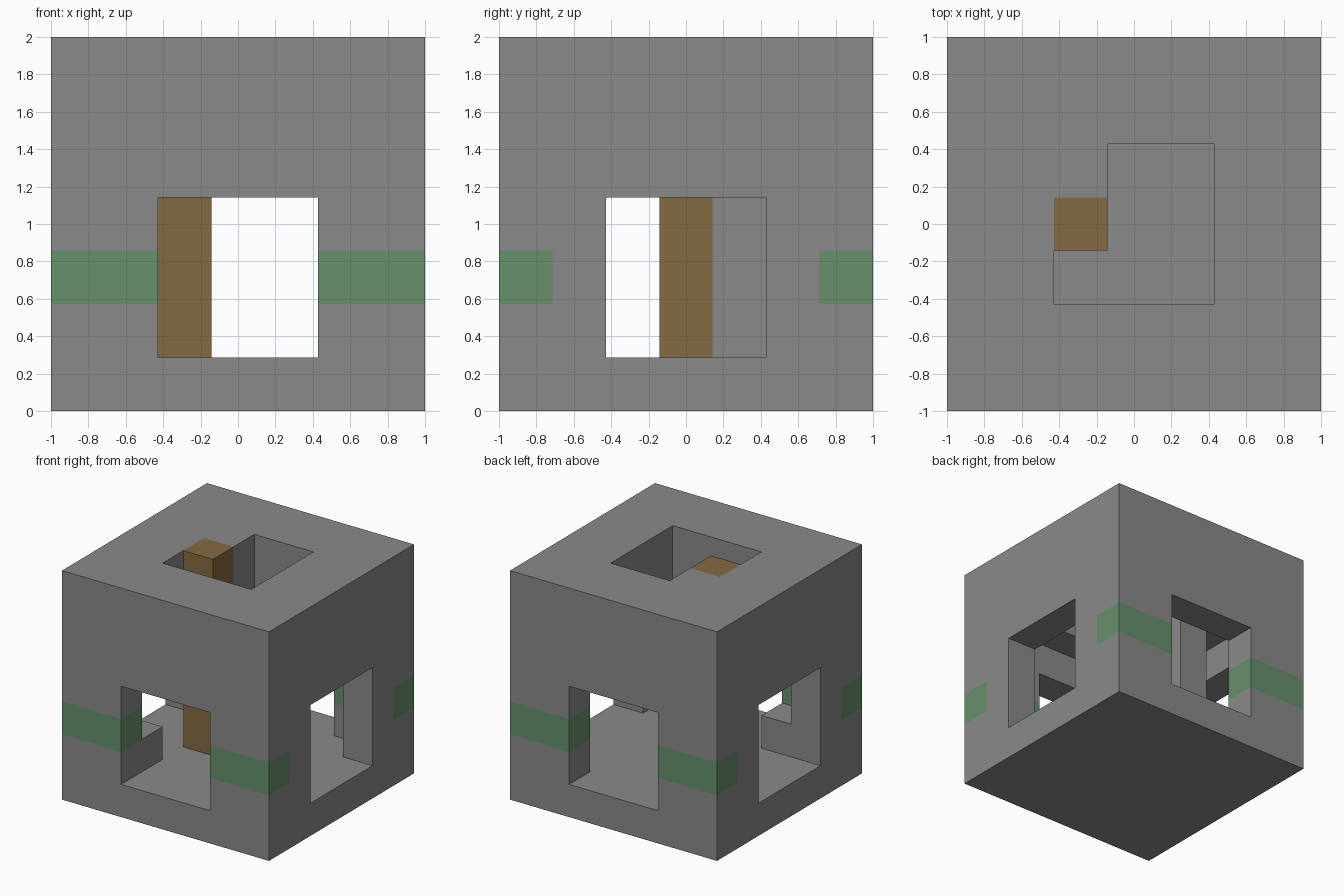
import bpy
import bmesh
from itertools import product
from mathutils import Vector

old = bpy.data.objects.get("Cube")
if old:
    bpy.data.objects.remove(old, do_unlink=True)

N = 7            # blocks along each side
U = 2.0 / N      # block size
ORIGIN = Vector((-1, -1, 0))


def material(name, colour):
    mat = bpy.data.materials.new(name)
    mat.use_nodes = True
    mat.diffuse_color = (*colour, 1)
    bsdf = next(n for n in mat.node_tree.nodes if n.type == 'BSDF_PRINCIPLED')
    bsdf.inputs["Base Color"].default_value = (*colour, 1)
    bsdf.inputs["Roughness"].default_value = 0.9
    return mat


def block(x, y, z):
    """All grid cells inside inclusive index ranges."""
    spans = [range(a, b + 1) for a, b in (x, y, z)]
    return set(product(*spans))


def build(name, cells, everything, mat):
    """Skin a set of cells, leaving out faces buried against other cells."""
    bm = bmesh.new()
    for cell in sorted(cells):
        for axis, side in product(range(3), (0, 1)):
            neighbour = list(cell)
            neighbour[axis] += 2 * side - 1
            if tuple(neighbour) in everything:
                continue
            u, v = (axis + 1) % 3, (axis + 2) % 3
            loop = [(0, 0), (1, 0), (1, 1), (0, 1)]
            if not side:
                loop.reverse()
            corners = []
            for a, b in loop:
                p = Vector(cell)
                p[axis] += side
                p[u] += a
                p[v] += b
                corners.append(bm.verts.new(ORIGIN + p * U))
            bm.faces.new(corners)
    bmesh.ops.remove_doubles(bm, verts=bm.verts, dist=U / 100)
    mesh = bpy.data.meshes.new(name)
    bm.to_mesh(mesh)
    bm.free()
    mesh.materials.append(mat)
    obj = bpy.data.objects.new(name, mesh)
    bpy.context.collection.objects.link(obj)
    return obj


grey = material("stone grey", (0.255, 0.255, 0.255))
green = material("moss green", (0.135, 0.28, 0.15))
brown = material("wood brown", (0.23, 0.145, 0.054))

FULL, ROOM, DOOR = (0, N - 1), (1, N - 2), (2, 4)

# Hollow house: inner room, crossing doorways and roof opening carved out
house = block(FULL, FULL, FULL)
house -= block(ROOM, ROOM, (1, 4))
house -= block(DOOR, FULL, (1, 3)) | block(FULL, DOOR, (1, 3))
house -= block(DOOR, DOOR, (5, 6))

# Green band through the front and back walls
band = house & (block(FULL, (0, 0), (2, 2)) | block(FULL, (6, 6), (2, 2)))

# Two pillars rising to the roof, and a low block in the room corner
parts = {
    "house_shell": (house - band, grey),
    "wall_band": (band, green),
    "wood_pillar": (block((2, 2), (3, 3), (1, 6)), brown),
    "stone_pillar": (block((2, 2), (4, 4), (1, 6)), grey),
    "corner_block": (block((1, 1), (1, 1), (1, 1)), grey),
}
everything = set().union(*(cells for cells, _ in parts.values()))
for name, (cells, mat) in parts.items():
    build(name, cells, everything, mat)
